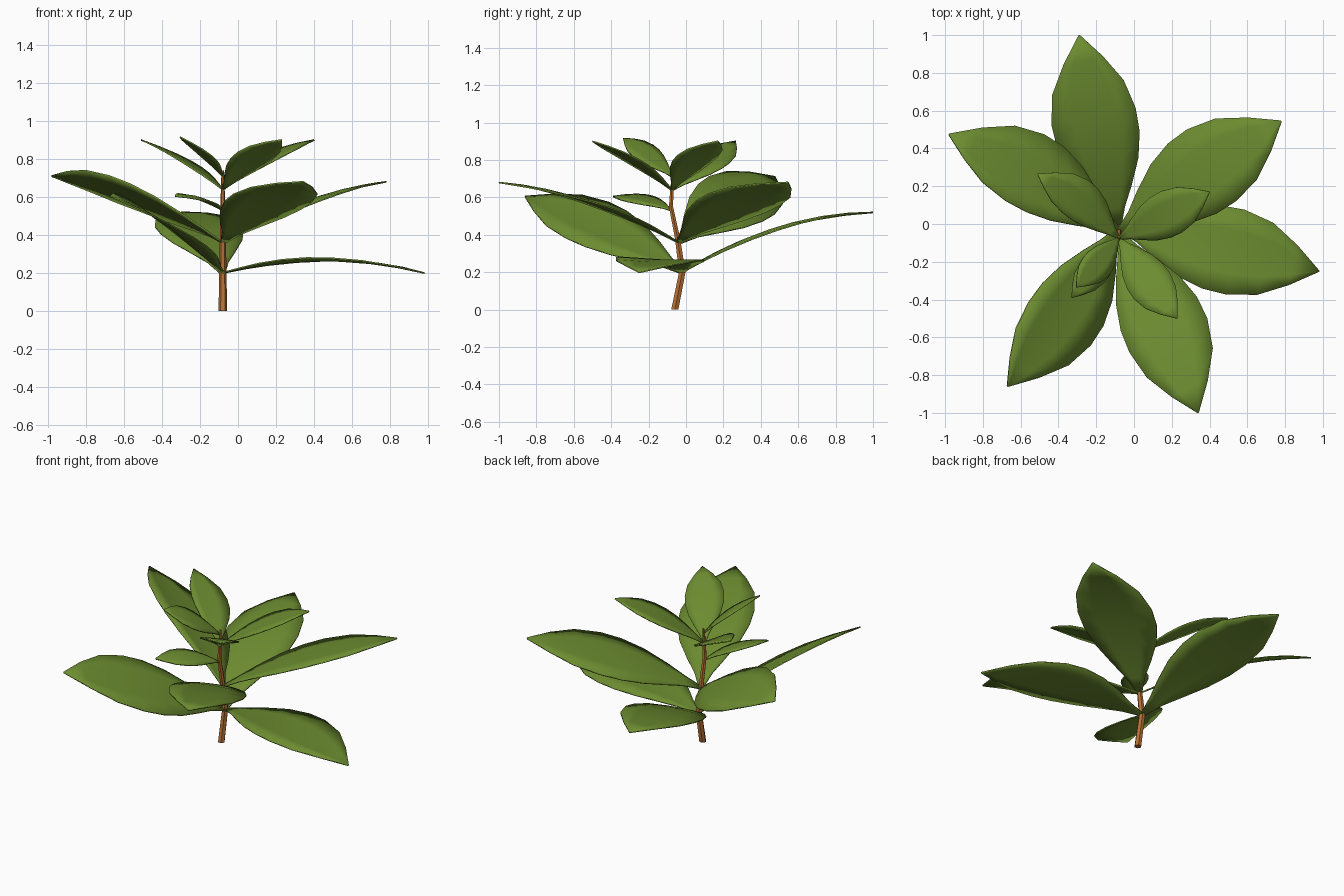
import bpy, math
from mathutils import Vector

if "Cube" in bpy.data.objects:
    bpy.data.objects.remove(bpy.data.objects["Cube"])


def material(name, rgb):
    m = bpy.data.materials.new(name)
    m.diffuse_color = (*rgb, 1)
    m.use_nodes = True
    m.node_tree.nodes["Principled BSDF"].inputs["Base Color"].default_value = m.diffuse_color
    return m


leaf_green = material("leaf green", (0.15, 0.262, 0.03))
stem_brown = material("stem brown", (0.48, 0.165, 0.035))


def add_mesh(name, verts, faces, mat, angle):
    me = bpy.data.meshes.new(name)
    me.from_pydata(verts, [], faces)
    me.materials.append(mat)
    ob = bpy.data.objects.new(name, me)
    bpy.context.collection.objects.link(ob)
    bpy.ops.object.select_all(action='DESELECT')
    ob.select_set(True)
    bpy.context.view_layer.objects.active = ob
    bpy.ops.object.shade_smooth_by_angle(angle=math.radians(angle))
    return ob


# Stem: a tapered, gently bent six-sided tube (y, z, radius)
STEM_X = -0.08
STEM = [(-0.06, 0.0, 0.022), (-0.02, 0.2, 0.02), (-0.045, 0.38, 0.016),
        (-0.08, 0.55, 0.013), (-0.076, 0.64, 0.01), (-0.068, 0.74, 0.007)]
N = 6
verts = [(STEM_X + r * math.cos(k * math.tau / N), y + r * math.sin(k * math.tau / N), z)
         for y, z, r in STEM for k in range(N)]
faces = [(i * N + k, i * N + (k + 1) % N, (i + 1) * N + (k + 1) % N, (i + 1) * N + k)
         for i in range(len(STEM) - 1) for k in range(N)]
faces += [tuple(reversed(range(N))), tuple(range((len(STEM) - 1) * N, len(STEM) * N))]
add_mesh("stem", verts, faces, stem_brown, 30)


def stem_y(z):
    for (y0, z0, _), (y1, z1, _) in zip(STEM, STEM[1:]):
        if z <= z1:
            return y0 + (y1 - y0) * (z - z0) / (z1 - z0)
    return STEM[-1][0]


# Leaf outline: (fraction of length, fraction of half width)
OUTLINE = [(0, 0.06), (0.1, 0.25), (0.2, 0.52), (0.33, 0.82), (0.46, 0.98),
           (0.58, 1.0), (0.73, 0.85), (0.87, 0.47), (1, 0.015)]
ACROSS = (1, 0.5, 0, -0.5, -1)


def leaf(name, base_z, tip, bulge, left, right):
    """left / right: (half width, height of that edge above the midrib)."""
    base = Vector((STEM_X, stem_y(base_z), base_z))
    axis = Vector(tip) - base
    side = Vector((-axis.y, axis.x, 0)).normalized()
    verts = []
    for t, w in OUTLINE:
        mid = base + axis * t + Vector((0, 0, 4 * bulge * t * (1 - t)))
        for s in ACROSS:
            width, lift = left if s > 0 else right
            verts.append(mid + side * (s * width * w) + Vector((0, 0, lift * w * abs(s))))
    n = len(ACROSS)
    faces = [(i * n + j, i * n + j + 1, (i + 1) * n + j + 1, (i + 1) * n + j)
             for i in range(len(OUTLINE) - 1) for j in range(n - 1)]
    ob = add_mesh(name, verts, faces, leaf_green, 30)
    mod = ob.modifiers.new("thickness", 'SOLIDIFY')
    mod.thickness = 0.008
    mod.offset = 0


# Lower whorl
leaf("lower_leaf_back", 0.2, (-0.29, 1.0, 0.52), 0.08, (0.24, -0.02), (0.215, 0.0))
leaf("lower_leaf_right", 0.2, (0.98, -0.25, 0.2), 0.065, (0.235, 0.0), (0.225, 0.015))
leaf("lower_leaf_front_left", 0.2, (-0.67, -0.86, 0.605), 0.05, (0.235, -0.1), (0.165, 0.09))
# Middle whorl
leaf("middle_leaf_back_right", 0.36, (0.78, 0.545, 0.68), 0.055, (0.245, -0.04), (0.215, 0.02))
leaf("middle_leaf_back_left", 0.36, (-0.98, 0.475, 0.71), 0.06, (0.155, 0.09), (0.25, -0.11))
leaf("middle_leaf_front_right", 0.36, (0.34, -1.0, 0.68), 0.06, (0.245, -0.03), (0.205, 0.01))
# Small upper leaves
leaf("small_leaf_front_left", 0.53, (-0.33, -0.39, 0.605), 0.03, (0.085, -0.025), (0.08, 0.01))
leaf("upper_leaf_back_left", 0.64, (-0.51, 0.265, 0.9), 0.025, (0.08, 0.02), (0.14, -0.03))
leaf("upper_leaf_back_right", 0.64, (0.4, 0.17, 0.9), 0.035, (0.12, 0.0), (0.125, 0.0))
leaf("upper_leaf_front_right", 0.64, (0.23, -0.5, 0.9), 0.035, (0.11, -0.02), (0.125, 0.01))
leaf("top_leaf_front_left", 0.71, (-0.305, -0.335, 0.915), 0.025, (0.09, -0.035), (0.075, 0.025))
